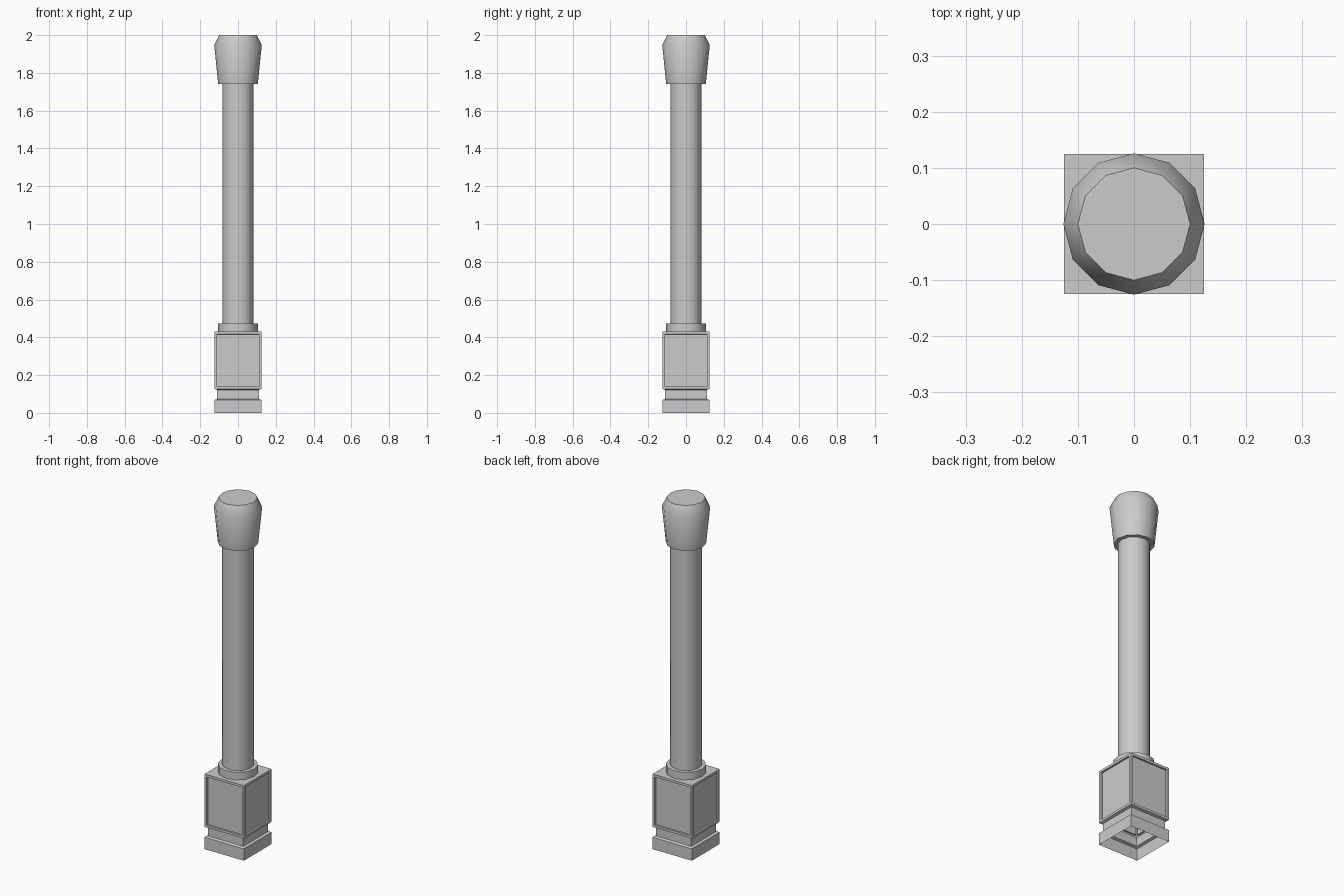
import bpy, bmesh, math

if "Cube" in bpy.data.objects:
    bpy.data.objects.remove(bpy.data.objects["Cube"])


def lathe(name, profile, sides, start=0.0, cap_bottom=False, cap_top=False, panels=None):
    """Sweep (radius, z) points round z with a few sides; panels=(band, margin, depth) insets a band."""
    bm = bmesh.new()
    rings = []
    for r, z in profile:
        ring = []
        for i in range(sides):
            a = start + 2 * math.pi * i / sides
            ring.append(bm.verts.new((r * math.cos(a), r * math.sin(a), z)))
        rings.append(ring)
    bands = []
    for lo, hi in zip(rings, rings[1:]):
        bands.append([bm.faces.new((lo[i], lo[(i + 1) % sides], hi[(i + 1) % sides], hi[i]))
                      for i in range(sides)])
    if cap_bottom:
        bm.faces.new(rings[0][::-1])
    if cap_top:
        bm.faces.new(rings[-1])
    bm.normal_update()
    if panels:
        band, margin, depth = panels
        faces = bands[band]
        bmesh.ops.inset_individual(bm, faces=faces, thickness=margin, depth=0)
        bmesh.ops.inset_individual(bm, faces=faces, thickness=0.0005, depth=-depth)
    mesh = bpy.data.meshes.new(name)
    bm.to_mesh(mesh)
    bm.free()
    obj = bpy.data.objects.new(name, mesh)
    bpy.context.collection.objects.link(obj)
    return obj


def smooth(obj):
    bpy.ops.object.select_all(action='DESELECT')
    obj.select_set(True)
    bpy.context.view_layer.objects.active = obj
    bpy.ops.object.shade_smooth_by_angle(angle=math.radians(32))


# Square pedestal, open underneath, with a recessed panel on each side
K = math.sqrt(2)
W, N = 0.125 * K, 0.111 * K
lathe("pedestal", [(W, 0), (W, 0.068), (N, 0.073), (N, 0.122), (W, 0.127), (W, 0.43)],
      4, math.pi / 4, cap_top=True, panels=(4, 0.019, 0.01))

# Round post: collar, shaft, flared head
smooth(lathe("post", [(0.105, 0.43), (0.105, 0.473), (0.083, 0.473), (0.083, 1.742),
                      (0.105, 1.742), (0.126, 1.948), (0.1, 2.0)],
             12, cap_top=True))
